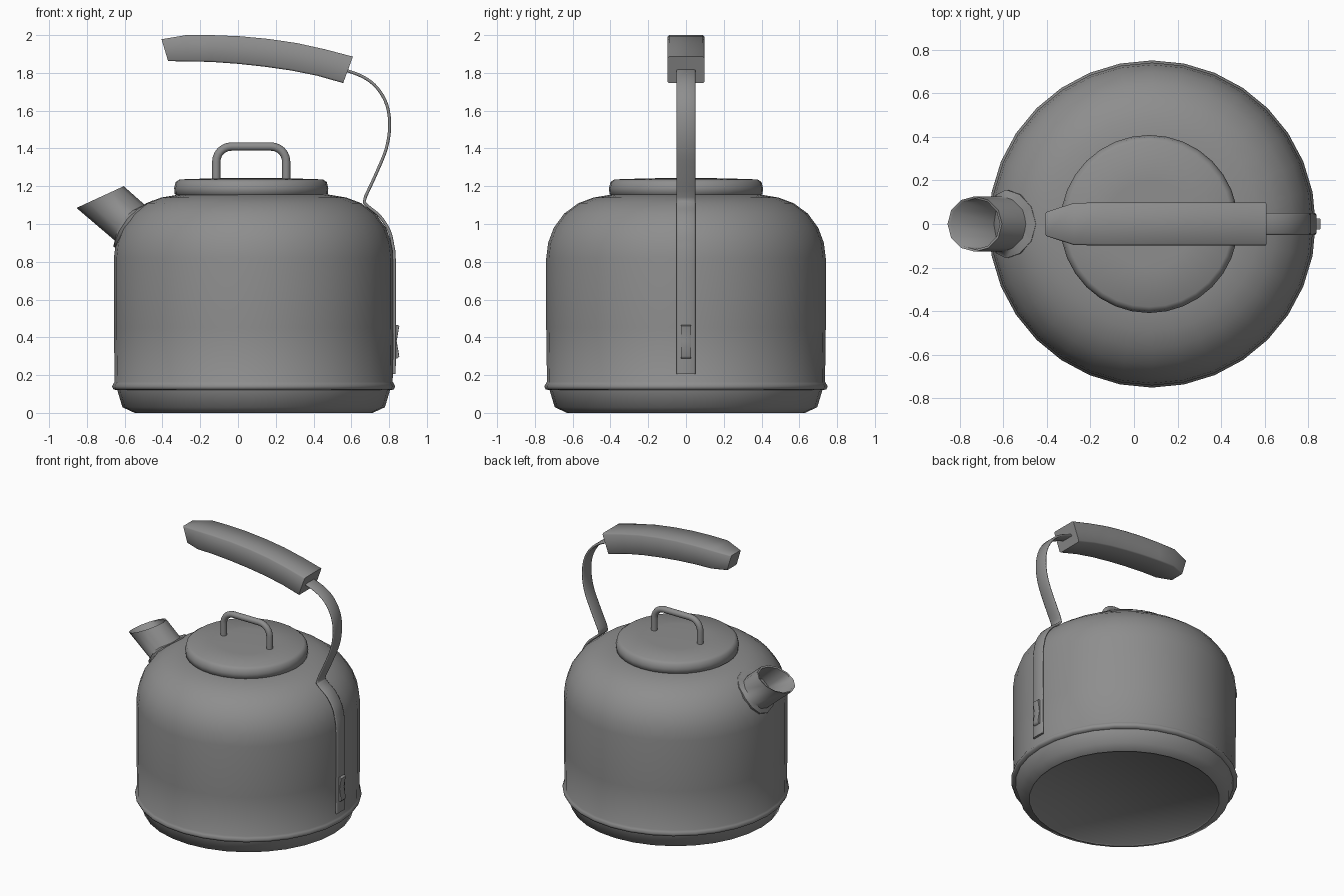
import bpy, bmesh, math
from mathutils import Vector

if "Cube" in bpy.data.objects:
    bpy.data.objects.remove(bpy.data.objects["Cube"])

CX = 0.083  # kettle axis

# Dark grey enamel
enamel = bpy.data.materials.new("dark_grey")
enamel.diffuse_color = (0.27, 0.27, 0.27, 1)
enamel.use_nodes = True
enamel.node_tree.nodes["Principled BSDF"].inputs["Base Color"].default_value = enamel.diffuse_color


def finish(name, bm, angle):
    bmesh.ops.recalc_face_normals(bm, faces=bm.faces)
    me = bpy.data.meshes.new(name)
    bm.to_mesh(me)
    bm.free()
    me.materials.append(enamel)
    ob = bpy.data.objects.new(name, me)
    bpy.context.collection.objects.link(ob)
    bpy.ops.object.select_all(action='DESELECT')
    ob.select_set(True)
    bpy.context.view_layer.objects.active = ob
    bpy.ops.object.shade_smooth_by_angle(angle=math.radians(angle))
    return ob


def skin(bm, rings, caps=True):
    """Bridge consecutive rings of equal length with quads."""
    rings = [[bm.verts.new(p) for p in r] for r in rings]
    n = len(rings[0])
    for a, b in zip(rings, rings[1:]):
        for i in range(n):
            j = (i + 1) % n
            bm.faces.new((a[i], a[j], b[j], b[i]))
    if caps:
        bm.faces.new(rings[0])
        bm.faces.new(rings[-1])


def lathe(name, cx, profile, seg=32, angle=60):
    bm = bmesh.new()
    rings = [[Vector((cx + r * math.cos(i * math.tau / seg), r * math.sin(i * math.tau / seg), z))
              for i in range(seg)] for r, z in profile]
    skin(bm, rings)
    return finish(name, bm, angle)


def circle(n):
    return [(math.cos(i * math.tau / n), math.sin(i * math.tau / n)) for i in range(n)]


def box_section(cu, cv):
    """Chamfered square in -1..1 with corner cuts cu, cv."""
    return [(1, 1 - cv), (1 - cu, 1), (cu - 1, 1), (-1, 1 - cv),
            (-1, cv - 1), (cu - 1, -1), (1 - cu, -1), (1, cv - 1)]


def loft(name, stations, section, caps=True, angle=60):
    """Each station: xz points a and b, half width in y, optional bow out of the ring plane."""
    rings = []
    for a, b, w, *bow in stations:
        a, b = Vector((a[0], 0, a[1])), Vector((b[0], 0, b[1]))
        mid, half = (a + b) / 2, (b - a) / 2
        out = Vector((-half.z, 0, half.x)).normalized() * (bow[0] if bow else 0)
        rings.append([mid + half * u + out * (1 - u * u) + Vector((0, w * v, 0))
                      for u, v in section])
    bm = bmesh.new()
    skin(bm, rings, caps)
    return finish(name, bm, angle)


def sweep(name, path, thick, w, section):
    pts = [Vector(p) for p in path]
    stations = []
    for i, p in enumerate(pts):
        d0 = (p - pts[max(i - 1, 0)]).normalized()
        d1 = (pts[min(i + 1, len(pts) - 1)] - p).normalized()
        t = (d0 + d1).normalized()
        n = Vector((-t.y, t.x)) * thick
        stations.append((p - n, p + n, w))
    return loft(name, stations, section)


def smooth_path(pts, sub=4):
    """Catmull-Rom interpolation of 2D points."""
    p = [Vector(q) for q in pts]
    p = [2 * p[0] - p[1]] + p + [2 * p[-1] - p[-2]]
    out = []
    for a, b, c, d in zip(p, p[1:], p[2:], p[3:]):
        for k in range(sub):
            t = k / sub
            out.append(0.5 * (2 * b + (c - a) * t + (2 * a - 5 * b + 4 * c - d) * t * t
                              + (3 * b - a - 3 * c + d) * t ** 3))
    return out + [p[-2]]


# Body with recessed foot, rolled rim and rounded shoulder
lathe("kettle_body", CX, [
    (0.622, 0.008), (0.63, 0), (0.695, 0.03), (0.722, 0.12), (0.742, 0.124), (0.75, 0.14),
    (0.742, 0.155), (0.736, 0.165), (0.74, 0.45), (0.74, 0.82), (0.73, 0.90), (0.70, 0.98),
    (0.645, 1.055), (0.57, 1.11), (0.49, 1.14), (0.40, 1.155)])

# Lid
lathe("lid", 0.07, [(0.385, 1.148), (0.405, 1.158), (0.408, 1.19), (0.40, 1.222),
                    (0.38, 1.236), (0.20, 1.242), (0.02, 1.243)])

# Lid handle: rounded arch
arch = [(-0.115, 1.22)]
for cx, start in ((-0.035, 180), (0.175, 90)):
    arch += [(cx + 0.08 * math.cos(math.radians(start - k * 15)),
              1.33 + 0.08 * math.sin(math.radians(start - k * 15))) for k in range(7)]
arch += [(0.255, 1.22)]
sweep("lid_handle", arch, 0.022, 0.022, circle(12))

# Spout: collar saddled over the shoulder, oblique mouth, inner wall
loft("spout", [
    ((-0.635, 0.865), (-0.43, 1.105), 0.15, 0.03),
    ((-0.660, 0.88), (-0.45, 1.125), 0.157, 0.04),
    ((-0.652, 0.912), (-0.492, 1.10), 0.127, 0.04),
    ((-0.855, 1.085), (-0.605, 1.20), 0.127),
    ((-0.842, 1.087), (-0.615, 1.191), 0.117),
    ((-0.63, 0.90), (-0.48, 1.07), 0.113)], circle(12), caps=False)

# Handle strap running up the side and curling over to the grip
strap = [(0.827, 0.205), (0.828, 0.5), (0.828, 0.8)] + smooth_path(
    [(0.825, 0.86), (0.802, 0.96), (0.752, 1.04), (0.695, 1.088), (0.668, 1.115)]) + smooth_path(
    [(0.675, 1.145), (0.735, 1.275), (0.785, 1.40), (0.803, 1.52), (0.788, 1.63),
     (0.737, 1.72), (0.66, 1.78), (0.54, 1.825)])
sweep("handle_strap", strap, 0.008, 0.05, box_section(0.6, 0.15))

# Pinched clip on the strap
loft("strap_clip", [((0.82, 0.285), (0.844, 0.288), 0.026), ((0.82, 0.30), (0.854, 0.30), 0.026),
                    ((0.82, 0.38), (0.840, 0.38), 0.026), ((0.82, 0.46), (0.854, 0.46), 0.026),
                    ((0.82, 0.465), (0.844, 0.465), 0.026)], box_section(0.1, 0.1))

# Curved grip tapering at the free end
loft("grip", [
    ((-0.37, 1.862), (-0.405, 1.978), 0.055),
    ((-0.265, 1.861), (-0.275, 2.0), 0.097),
    ((-0.14, 1.858), (-0.14, 2.0), 0.098),
    ((0.0, 1.848), (0.01, 1.994), 0.098),
    ((0.14, 1.833), (0.16, 1.98), 0.098),
    ((0.28, 1.813), (0.31, 1.958), 0.098),
    ((0.42, 1.785), (0.46, 1.925), 0.098),
    ((0.557, 1.746), (0.608, 1.886), 0.098)], box_section(0.12, 0.08))
